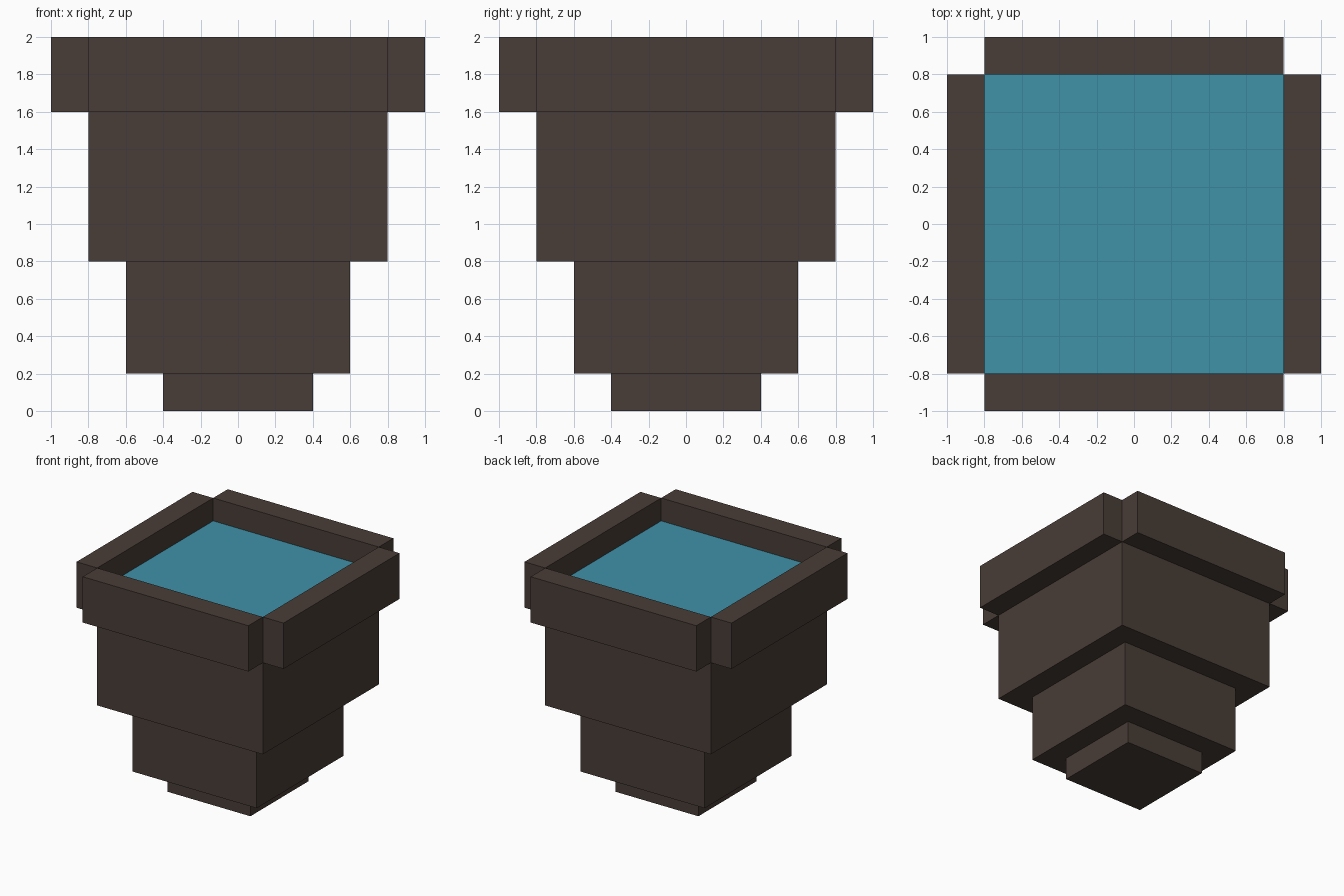
import bpy
import bmesh
from mathutils import Matrix, Vector

cube = bpy.data.objects.get("Cube")
if cube:
    bpy.data.objects.remove(cube, do_unlink=True)


def material(name, srgb):
    # Convert 8-bit sRGB to a linear flat colour
    lin = [((c / 255 + 0.055) / 1.055) ** 2.4 for c in srgb] + [1.0]
    mat = bpy.data.materials.new(name)
    mat.use_nodes = True
    mat.diffuse_color = lin
    bsdf = mat.node_tree.nodes["Principled BSDF"]
    bsdf.inputs["Base Color"].default_value = lin
    bsdf.inputs["Roughness"].default_value = 0.9
    return mat


def finish(name, bm, mat):
    mesh = bpy.data.meshes.new(name)
    bm.to_mesh(mesh)
    bm.free()
    mesh.materials.append(mat)
    obj = bpy.data.objects.new(name, mesh)
    bpy.context.collection.objects.link(obj)
    return obj


def box(name, centre, size, mat):
    bm = bmesh.new()
    bmesh.ops.create_cube(
        bm, size=1, matrix=Matrix.Translation(centre) @ Matrix.Diagonal((*size, 1)))
    return finish(name, bm, mat)


brown = material("dark brown", (73, 61, 55))
blue = material("water blue", (62, 146, 169))

# Stepped square pot: name, half width, bottom, top
for name, half, low, high in (("base_step", 0.4, 0.0, 0.2),
                              ("lower_body", 0.6, 0.2, 0.8),
                              ("upper_body", 0.8, 0.8, 1.6)):
    box(name, Vector((0, 0, (low + high) / 2)), (2 * half, 2 * half, high - low), brown)

# Four rim bars with open notches at the corners
for side, sign in (("left", 1), ("right", -1)):
    box(f"rim_{side}", Vector((0.9 * sign, 0, 1.8)), (0.2, 1.6, 0.4), brown)
for side, sign in (("front", -1), ("back", 1)):
    box(f"rim_{side}", Vector((0, 0.9 * sign, 1.8)), (1.6, 0.2, 0.4), brown)

# Water surface halfway up the rim
bm = bmesh.new()
bmesh.ops.create_grid(bm, x_segments=1, y_segments=1, size=0.8,
                      matrix=Matrix.Translation((0, 0, 1.8)))
finish("water_surface", bm, blue)
